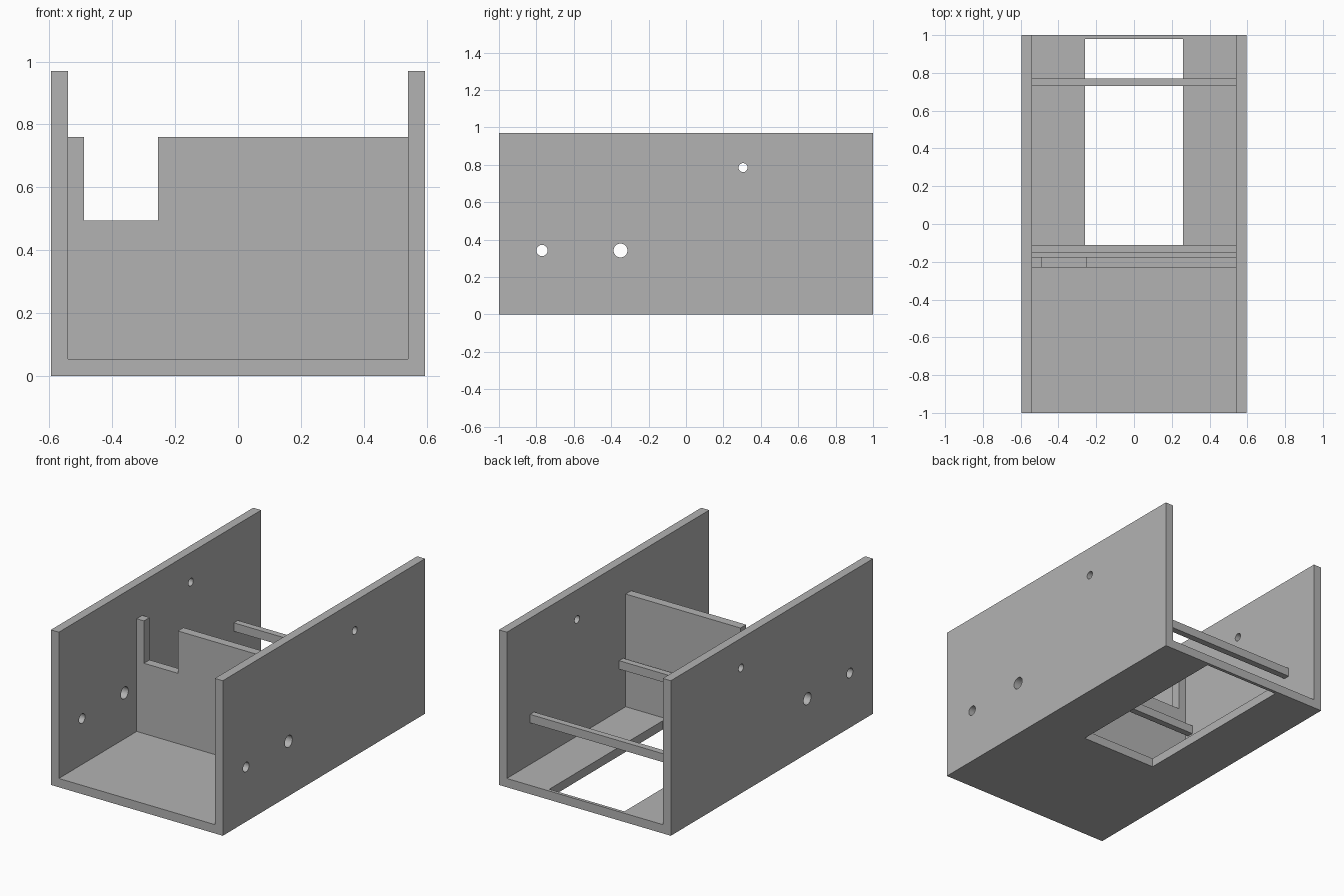
import bpy
import bmesh
from mathutils import Matrix, Vector

cube = bpy.data.objects.get("Cube")
if cube:
    bpy.data.objects.remove(cube, do_unlink=True)

HALF_W, HALF_L, HEIGHT, THICK = 0.595, 1.0, 0.97, 0.055
INNER = HALF_W - THICK

grey = bpy.data.materials.new("plain grey")
grey.use_nodes = True
colour = (0.45, 0.45, 0.45, 1)
grey.diffuse_color = colour
grey.node_tree.nodes["Principled BSDF"].inputs["Base Color"].default_value = colour


def make_object(name, bm):
    bmesh.ops.recalc_face_normals(bm, faces=bm.faces)
    mesh = bpy.data.meshes.new(name)
    bm.to_mesh(mesh)
    bm.free()
    mesh.materials.append(grey)
    obj = bpy.data.objects.new(name, mesh)
    bpy.context.collection.objects.link(obj)
    return obj


def extrude_profile(name, points, y0, y1):
    """Extrude an (x, z) outline along y."""
    bm = bmesh.new()
    face = bm.faces.new([bm.verts.new((x, y0, z)) for x, z in points])
    ext = bmesh.ops.extrude_face_region(bm, geom=[face])
    moved = [v for v in ext["geom"] if isinstance(v, bmesh.types.BMVert)]
    bmesh.ops.translate(bm, verts=moved, vec=(0, y1 - y0, 0))
    return make_object(name, bm)


def box(name, low, high):
    low, high = Vector(low), Vector(high)
    bm = bmesh.new()
    bmesh.ops.create_cube(bm, size=1, matrix=Matrix.Translation((low + high) / 2)
                          @ Matrix.Diagonal((*(high - low), 1)))
    return make_object(name, bm)


def cross_cylinder(name, y, z, radius):
    """Cylinder running along x through both walls."""
    bm = bmesh.new()
    bmesh.ops.create_cone(bm, cap_ends=True, segments=32, radius1=radius, radius2=radius,
                          depth=2, matrix=Matrix.Translation((0, y, z))
                          @ Matrix.Rotation(1.5707963, 4, "Y"))
    return make_object(name, bm)


def cut(obj, cutters):
    for cutter in cutters:
        cutter.hide_render = True
        mod = obj.modifiers.new(cutter.name, "BOOLEAN")
        mod.operation, mod.solver, mod.object = "DIFFERENCE", "EXACT", cutter
    graph = bpy.context.evaluated_depsgraph_get()
    result = bpy.data.meshes.new_from_object(obj.evaluated_get(graph))
    obj.modifiers.clear()
    obj.data = result
    for cutter in cutters:
        bpy.data.objects.remove(cutter, do_unlink=True)


# Open channel: floor and two side walls in one piece
channel = extrude_profile("channel_body", [
    (-HALF_W, 0), (HALF_W, 0), (HALF_W, HEIGHT), (INNER, HEIGHT),
    (INNER, THICK), (-INNER, THICK), (-INNER, HEIGHT), (-HALF_W, HEIGHT),
], -HALF_L, HALF_L)

# Floor opening and round holes through both walls
cutters = [box("floor_opening", (-0.26, -0.14, -0.1), (0.26, 0.98, 0.2))]
for y, z, r in [(-0.77, 0.342, 0.03), (-0.35, 0.342, 0.037), (0.305, 0.785, 0.024)]:
    cutters.append(cross_cylinder("wall_hole", y, z, r))
cut(channel, cutters)

# Notched partition
extrude_profile("partition", [
    (-INNER, THICK), (INNER, THICK), (INNER, 0.76), (-0.255, 0.76),
    (-0.255, 0.495), (-0.49, 0.495), (-0.49, 0.76), (-INNER, 0.76),
], -0.23, -0.175)

# Cross bars between the walls
for name, y in [("front_cross_bar", -0.13), ("rear_cross_bar", 0.75)]:
    box(name, (-INNER, y - 0.02, 0.315), (INNER, y + 0.02, 0.368))
